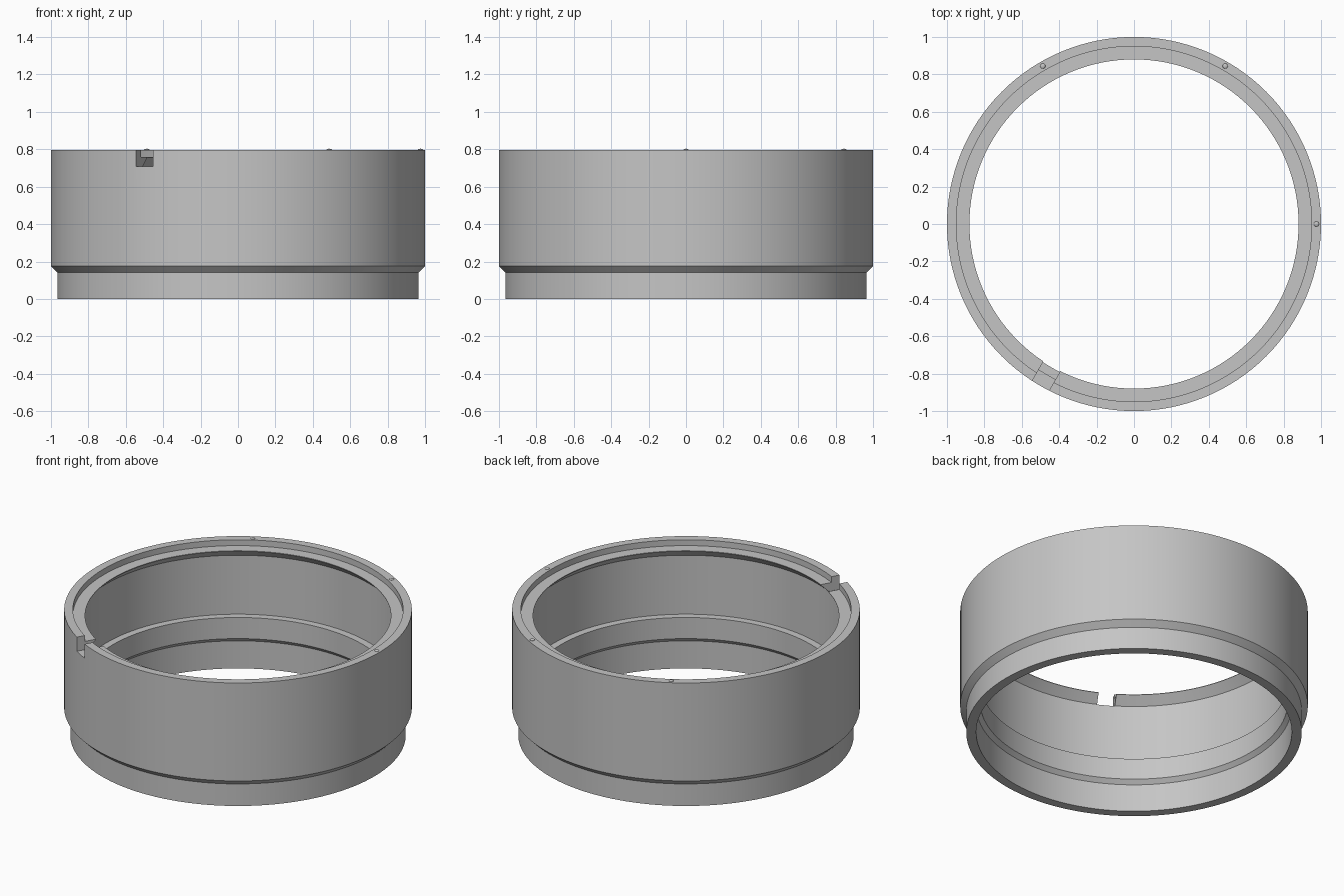
import bpy
import math

if "Cube" in bpy.data.objects:
    bpy.data.objects.remove(bpy.data.objects["Cube"], do_unlink=True)

SEGMENTS = 128
TOP = 0.797

grey = bpy.data.materials.new("plain grey")
grey.use_nodes = True
COLOUR = (0.56, 0.56, 0.56, 1)
grey.diffuse_color = COLOUR
grey.node_tree.nodes["Principled BSDF"].inputs["Base Color"].default_value = COLOUR


def lathe(name, profile):
    """Revolve a closed (radius, z) profile around the z axis."""
    n = len(profile)
    verts, faces = [], []
    for i in range(SEGMENTS):
        a = 2 * math.pi * i / SEGMENTS
        verts += [(r * math.cos(a), r * math.sin(a), z) for r, z in profile]
        k = (i + 1) % SEGMENTS
        for j in range(n):
            m = (j + 1) % n
            faces.append((i * n + j, k * n + j, k * n + m, i * n + m))
    mesh = bpy.data.meshes.new(name)
    mesh.from_pydata(verts, [], faces)
    mesh.materials.append(grey)
    obj = bpy.data.objects.new(name, mesh)
    bpy.context.collection.objects.link(obj)
    return obj


def select_only(obj):
    bpy.ops.object.select_all(action="DESELECT")
    obj.select_set(True)
    bpy.context.view_layer.objects.active = obj


# Ring wall: stepped foot, outer body, recessed top ledge, inner lip and ridge
ring = lathe("ring_body", [
    (0.908, 0), (0.965, 0), (0.965, 0.14), (1.0, 0.175),
    (1.0, TOP), (0.95, TOP), (0.95, 0.76), (0.88, 0.76),
    (0.88, 0.757), (0.93, 0.708),
    (0.93, 0.334), (0.885, 0.334), (0.885, 0.20), (0.908, 0.175),
])

# Notch cut through the top rim
angle = math.radians(240)
bpy.ops.mesh.primitive_cube_add(
    size=1, location=(0.95 * math.cos(angle), 0.95 * math.sin(angle), 0.807),
    rotation=(0, 0, angle))
cutter = bpy.context.object
cutter.name = "notch_cutter"
cutter.scale = (0.3, 0.104, 0.2)
cutter.hide_render = True

select_only(ring)
cut = ring.modifiers.new("notch", "BOOLEAN")
cut.operation = "DIFFERENCE"
cut.solver = "EXACT"
cut.object = cutter
bpy.ops.object.modifier_apply(modifier=cut.name)
bpy.data.objects.remove(cutter, do_unlink=True)
bpy.ops.object.shade_smooth_by_angle(angle=math.radians(25))

# Small domed studs on the rim
for i, degrees in enumerate((0, 60, 120)):
    a = math.radians(degrees)
    bpy.ops.mesh.primitive_uv_sphere_add(
        segments=20, ring_count=10, radius=1,
        location=(0.975 * math.cos(a), 0.975 * math.sin(a), TOP))
    stud = bpy.context.object
    stud.name = f"rim_stud_{i + 1}"
    stud.scale = (0.014, 0.014, 0.006)
    stud.data.materials.append(grey)
    bpy.ops.object.shade_smooth()
